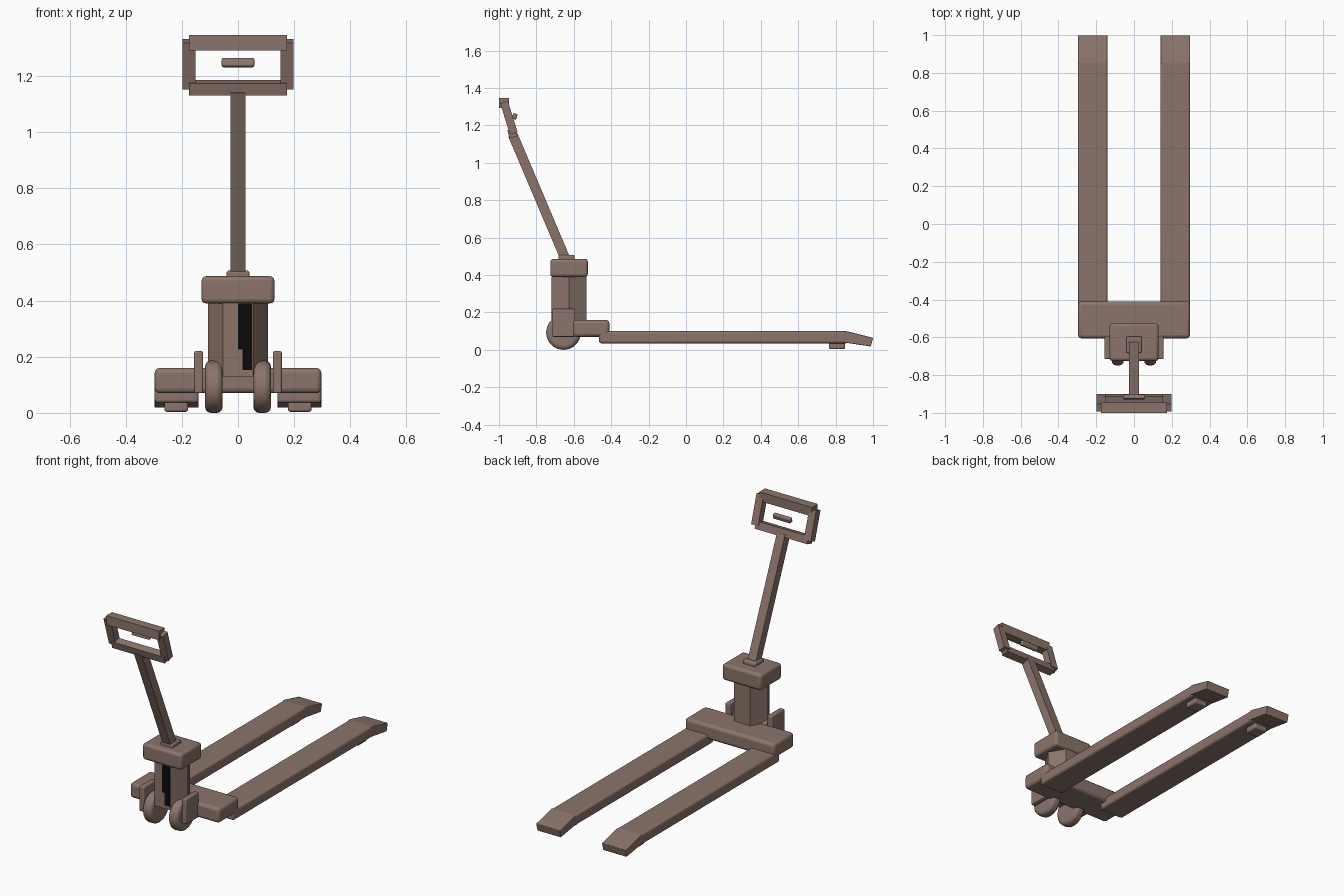
import bpy, bmesh, math
from mathutils import Vector

cube = bpy.data.objects.get("Cube")
if cube:
    bpy.data.objects.remove(cube, do_unlink=True)


def material(name, color):
    m = bpy.data.materials.new(name)
    m.use_nodes = True
    m.diffuse_color = color
    m.node_tree.nodes["Principled BSDF"].inputs["Base Color"].default_value = color
    return m


BROWN = material("dusty brown", (0.26, 0.177, 0.147, 1))
BLACK = material("black", (0.003, 0.003, 0.003, 1))


def finish(name, bm, mat=BROWN, bevel=0, segments=3):
    bmesh.ops.recalc_face_normals(bm, faces=bm.faces)
    mesh = bpy.data.meshes.new(name)
    bm.to_mesh(mesh)
    bm.free()
    mesh.materials.append(mat)
    ob = bpy.data.objects.new(name, mesh)
    bpy.context.collection.objects.link(ob)
    if bevel:
        mod = ob.modifiers.new("Rounded edges", "BEVEL")
        mod.width = bevel
        mod.segments = segments
        mod.limit_method = "ANGLE"
        bpy.ops.object.select_all(action="DESELECT")
        ob.select_set(True)
        bpy.context.view_layer.objects.active = ob
        bpy.ops.object.shade_smooth_by_angle(angle=math.radians(35))
    return ob


def prism(name, outline, x0, x1, bevel=0):
    """Extrude a y-z outline across x."""
    bm = bmesh.new()
    face = bm.faces.new([bm.verts.new((x0, y, z)) for y, z in outline])
    out = bmesh.ops.extrude_face_region(bm, geom=[face])
    verts = [v for v in out["geom"] if isinstance(v, bmesh.types.BMVert)]
    bmesh.ops.translate(bm, verts=verts, vec=(x1 - x0, 0, 0))
    return finish(name, bm, bevel=bevel)


def box(name, x, y, z, bevel=0, mat=BROWN):
    bm = bmesh.new()
    bmesh.ops.create_cube(bm, size=1)
    for v in bm.verts:
        for i, (a, b) in enumerate((x, y, z)):
            v.co[i] = a if v.co[i] < 0 else b
    return finish(name, bm, mat, bevel)


def bar(name, start, end, x0, x1, width, bevel=0):
    """Straight bar between two y-z points."""
    a, b = Vector(start), Vector(end)
    d = (b - a).normalized() * width / 2
    n = Vector((-d.y, d.x))
    return prism(name, [a + n, b + n, b - n, a - n], x0, x1, bevel)


def cylinder(name, center, radius, depth, sides, rotation, bevel=0, segments=3):
    bm = bmesh.new()
    bmesh.ops.create_cone(bm, cap_ends=True, segments=sides, radius1=radius,
                          radius2=radius, depth=depth)
    ob = finish(name, bm, bevel=bevel, segments=segments)
    ob.location, ob.rotation_euler = center, rotation
    return ob


# Cross beam, pump column and cap
box("cross_beam", (-0.297, 0.297), (-0.605, -0.41), (0.07, 0.16), 0.018)
cylinder("pump_column", (0, -0.625, 0.265), 0.106, 0.27, 6, (0, 0, math.pi / 6))
column = bpy.data.objects["pump_column"]
# Keep two column corners on the x axis
if max(v.co.x for v in column.data.vertices) > 0.1:
    column.rotation_euler.z = 0
box("column_cap", (-0.13, 0.13), (-0.725, -0.525), (0.39, 0.487), 0.016)
box("pole_socket", (-0.041, 0.041), (-0.682, -0.595), (0.48, 0.507), 0.008)
box("upper_dark_panel", (0, 0.05), (-0.72, -0.715), (0.225, 0.39), mat=BLACK)
box("lower_dark_panel", (0.016, 0.05), (-0.72, -0.715), (0.152, 0.225), mat=BLACK)

# Steering pole and handle frame
bar("steering_pole", (-0.642, 0.48), (-0.926, 1.15), -0.027, 0.027, 0.052)
bar("lower_grip", (-0.922, 1.137), (-0.934, 1.18), -0.175, 0.175, 0.044)
box("upper_grip", (-0.175, 0.175), (-1, -0.946), (1.292, 1.347))
bar("trigger", (-0.92, 1.233), (-0.912, 1.263), -0.058, 0.058, 0.024, 0.006)

# Mirrored running gear and forks
for side, s in (("left", 1), ("right", -1)):
    def span(a, b):
        return tuple(sorted((a * s, b * s)))

    bar(side + "_handle_side", (-0.921, 1.158), (-0.973, 1.325), *span(0.152, 0.198), 0.043)
    cylinder(side + "_wheel", (0.086 * s, -0.655, 0.093), 0.093, 0.062, 20,
             (0, math.pi / 2, 0), 0.02)
    box(side + "_wheel_bracket", span(0.124, 0.156), (-0.715, -0.593), (0.07, 0.22), 0.006)
    box(side + "_fork", span(0.14, 0.297), (-0.465, 0.865), (0.035, 0.1), 0.012)
    prism(side + "_fork_tip", [(0.83, 0.042), (0.848, 0.1), (0.87, 0.097), (1, 0.065),
                               (0.988, 0.018)], *span(0.14, 0.297), 0.004)
    box(side + "_fork_pad", span(0.178, 0.262), (0.765, 0.85), (0.004, 0.04), 0.008)
